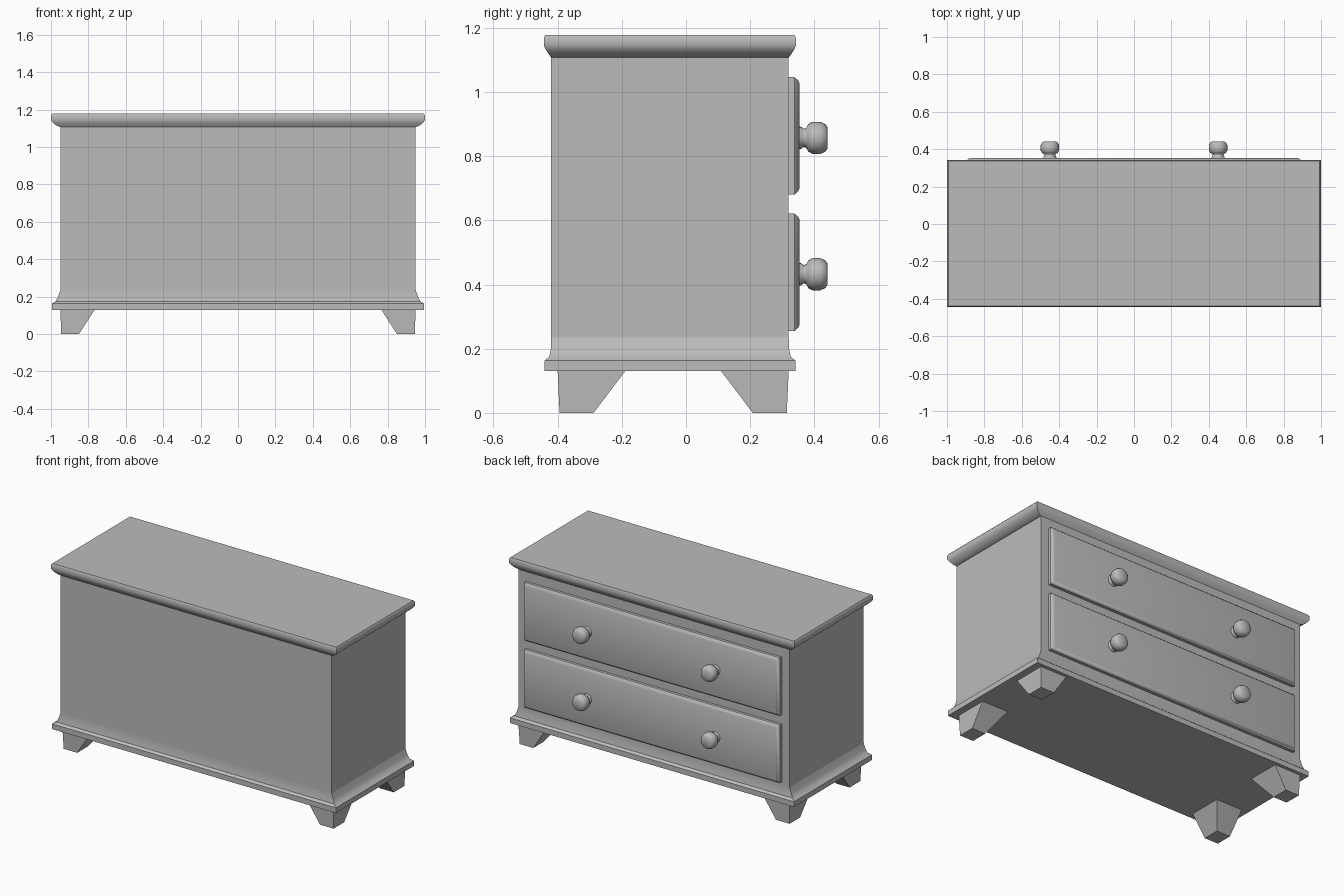
import bpy, bmesh, math
from mathutils import Matrix

if "Cube" in bpy.data.objects:
    bpy.data.objects.remove(bpy.data.objects["Cube"], do_unlink=True)

grey = bpy.data.materials.new("plain grey")
grey.use_nodes = True
colour = (0.5, 0.5, 0.5, 1)
grey.diffuse_color = colour
grey.node_tree.nodes["Principled BSDF"].inputs["Base Color"].default_value = colour

CENTRE_Y = -0.05


def finish(name, bm, angle=35):
    bmesh.ops.recalc_face_normals(bm, faces=bm.faces)
    mesh = bpy.data.meshes.new(name)
    bm.to_mesh(mesh)
    bm.free()
    mesh.materials.append(grey)
    obj = bpy.data.objects.new(name, mesh)
    bpy.context.collection.objects.link(obj)
    bpy.ops.object.select_all(action="DESELECT")
    obj.select_set(True)
    bpy.context.view_layer.objects.active = obj
    bpy.ops.object.shade_smooth_by_angle(angle=math.radians(angle))
    return obj


def loft(name, rings, matrix=Matrix()):
    """Stack rectangles (x0, x1, y0, y1, z) into a closed solid."""
    bm = bmesh.new()
    loops = []
    for x0, x1, y0, y1, z in rings:
        corners = ((x0, y0), (x1, y0), (x1, y1), (x0, y1))
        loops.append([bm.verts.new((x, y, z)) for x, y in corners])
    for low, high in zip(loops, loops[1:]):
        for i in range(4):
            j = (i + 1) % 4
            bm.faces.new((low[i], low[j], high[j], high[i]))
    bm.faces.new(loops[0])
    bm.faces.new(loops[-1])
    bm.transform(matrix)
    return finish(name, bm)


def centred(profile, cy=CENTRE_Y):
    return [(-hx, hx, cy - hy, cy + hy, z) for hx, hy, z in profile]


# Carcass, flared plinth and overhanging top
loft("plinth", centred([(0.995, 0.391, 0.13), (0.995, 0.391, 0.163),
                        (0.975, 0.376, 0.175), (0.962, 0.371, 0.2),
                        (0.95, 0.37, 0.235)]))
loft("carcass", centred([(0.95, 0.37, 0.16), (0.95, 0.37, 1.12)]))
loft("top_board", centred([(0.95, 0.37, 1.107), (0.972, 0.376, 1.115),
                           (0.99, 0.386, 1.13), (1.0, 0.393, 1.145),
                           (1.0, 0.393, 1.168), (0.993, 0.388, 1.178)]))

# Bracket feet, tapering down to the outer corners
for side, sx in (("right", -1), ("left", 1)):
    for end, sy in (("front", -1), ("back", 1)):
        place = Matrix.Translation((0, -0.04, 0)) @ Matrix.Diagonal((sx, sy, 1, 1))
        loft(f"{end}_{side}_foot", [(0.85, 0.945, 0.248, 0.354, 0),
                                    (0.765, 0.95, 0.148, 0.36, 0.132)], place)

# Drawers with chamfered edges, and turned knobs
knob_profile = ((0.036, 0.348), (0.034, 0.36), (0.029, 0.366), (0.03, 0.374),
                (0.043, 0.381), (0.05, 0.394), (0.05, 0.419),
                (0.043, 0.434), (0.033, 0.441))
SIDES = 20
to_back = Matrix.Rotation(math.radians(-90), 4, "X")
for level, z in (("lower", 0.438), ("upper", 0.863)):
    place = Matrix.Translation((0, 0, z)) @ to_back
    loft(f"{level}_drawer", centred([(0.895, 0.183, 0.31), (0.895, 0.183, 0.338),
                                     (0.885, 0.172, 0.35), (0.875, 0.165, 0.353)], 0),
         place)
    for side, x in (("right", -0.45), ("left", 0.45)):
        bm = bmesh.new()
        loops = [[bm.verts.new((r * math.cos(math.tau * i / SIDES),
                                r * math.sin(math.tau * i / SIDES), h))
                  for i in range(SIDES)] for r, h in knob_profile]
        for low, high in zip(loops, loops[1:]):
            for i in range(SIDES):
                j = (i + 1) % SIDES
                bm.faces.new((low[i], low[j], high[j], high[i]))
        bm.faces.new(loops[0])
        bm.faces.new(loops[-1])
        bm.transform(Matrix.Translation((x, 0, z - 0.006)) @ to_back)
        finish(f"{level}_{side}_knob", bm, 60)
